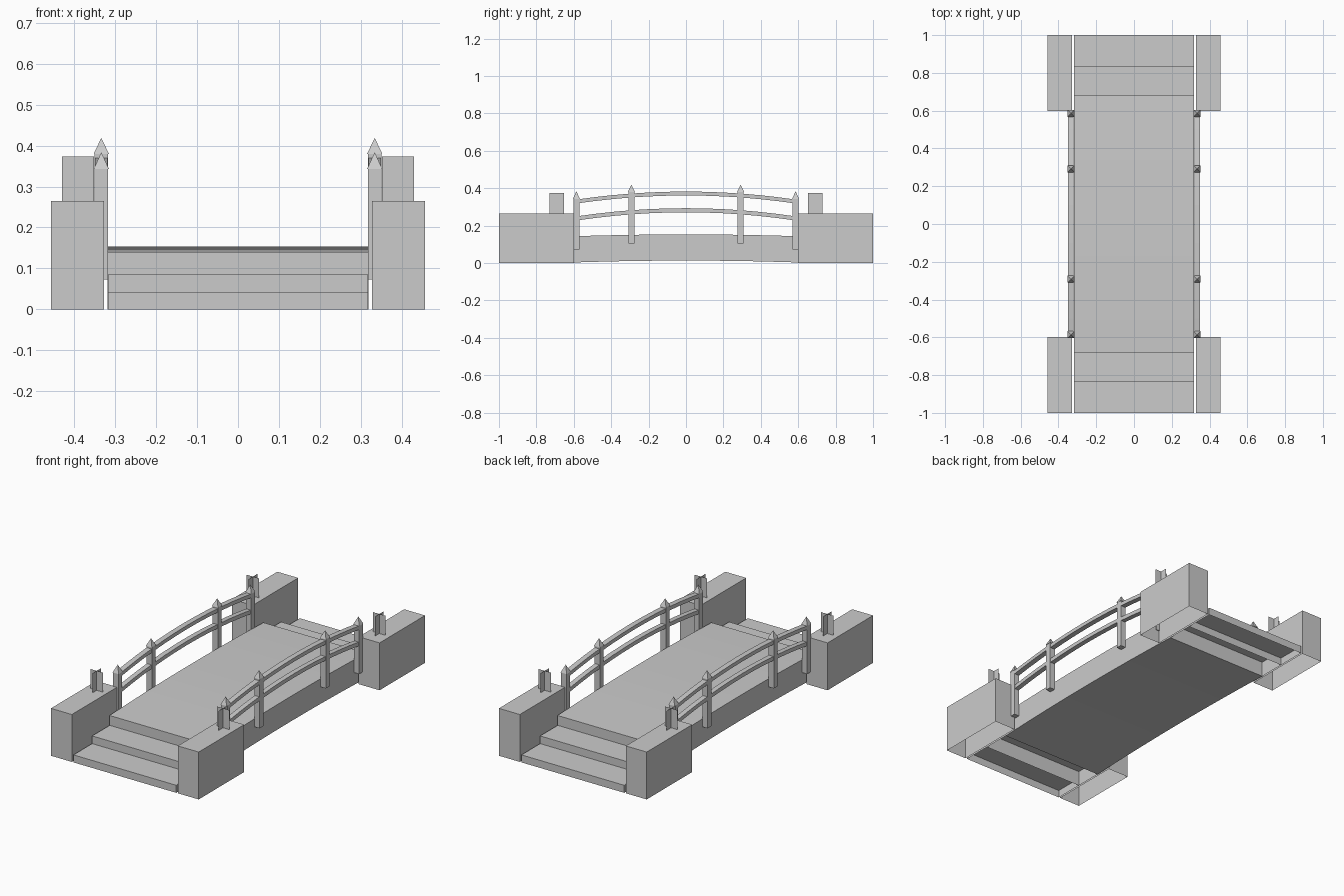
import bpy

if "Cube" in bpy.data.objects:
    bpy.data.objects.remove(bpy.data.objects["Cube"])

def make(name, verts, faces):
    me = bpy.data.meshes.new(name)
    me.from_pydata(verts, [], faces)
    me.update()
    ob = bpy.data.objects.new(name, me)
    bpy.context.collection.objects.link(ob)
    return ob

def box(name, x0, x1, y0, y1, z0, z1, bottom=True):
    x0, x1 = sorted((x0, x1))
    y0, y1 = sorted((y0, y1))
    v = [(x, y, z) for z in (z0, z1) for x, y in ((x0, y0), (x1, y0), (x1, y1), (x0, y1))]
    f = [(i, (i + 1) % 4, (i + 1) % 4 + 4, i + 4) for i in range(4)] + [(4, 5, 6, 7)]
    if bottom:
        f.append((3, 2, 1, 0))
    return make(name, v, f)

def arched_beam(name, xc, w, half, z_end, z_mid, thick, n):
    """Rectangular beam along y whose underside and top follow a shallow arch."""
    v, f = [], []
    for i in range(n + 1):
        t = -1 + 2 * i / n
        z = z_end + (z_mid - z_end) * (1 - t * t)
        v += [(xc - w / 2, t * half, z), (xc + w / 2, t * half, z),
              (xc + w / 2, t * half, z + thick), (xc - w / 2, t * half, z + thick)]
    for i in range(n):
        a = 4 * i
        f += [(a + j, a + (j + 1) % 4, a + (j + 1) % 4 + 4, a + j + 4) for j in range(4)]
        f[-4:] = [tuple(reversed(q)) for q in f[-4:]]
    f += [(0, 1, 2, 3), (4 * n + 3, 4 * n + 2, 4 * n + 1, 4 * n)]
    return make(name, v, f)

def post(name, x, y, z0, z1, tip):
    """Square post with a slightly wider pyramid cap."""
    b, c = 0.0165, 0.0185
    box(name, x - b, x + b, y - b, y + b, z0, z1)
    v = [(x - c, y - c, z1), (x + c, y - c, z1), (x + c, y + c, z1), (x - c, y + c, z1), (x, y, tip)]
    make(name + "_cap", v, [(0, 1, 4), (1, 2, 4), (2, 3, 4), (3, 0, 4), (3, 2, 1, 0)])

# Gently arched deck
arched_beam("deck", 0, 0.637, 0.68, 0.0, 0.013, 0.14, 8)

# Open-bottomed steps at each end
for s in (-1, 1):
    box("upper_step", -0.318, 0.318, s * 0.68, s * 0.835, 0, 0.085, False)
    box("lower_step", -0.318, 0.318, s * 0.835, s * 1.0, 0, 0.042, False)

for sx in (-1, 1):
    x = sx * 0.334
    # Rails
    arched_beam("upper_rail", x, 0.03, 0.6, 0.316, 0.361, 0.021, 12)
    arched_beam("lower_rail", x, 0.028, 0.58, 0.228, 0.271, 0.022, 12)
    for sy in (-1, 1):
        # Railing posts
        post("end_post", x, sy * 0.586, 0.073, 0.343, 0.384)
        post("middle_post", x, sy * 0.292, 0.105, 0.38, 0.419)
        # Corner blocks, open underneath
        box("corner_block", sx * 0.328, sx * 0.457, sy * 0.598, sy * 1.0, 0, 0.265, False)
        # Crossed upright panels on the blocks
        cx, cy, h, z0, z1 = sx * 0.391, sy * 0.69, 0.039, 0.265, 0.374
        make("crossed_panels",
             [(cx - h, cy, z0), (cx + h, cy, z0), (cx + h, cy, z1), (cx - h, cy, z1),
              (cx, cy - h, z0), (cx, cy + h, z0), (cx, cy + h, z1), (cx, cy - h, z1)],
             [(0, 1, 2, 3), (4, 5, 6, 7)])
